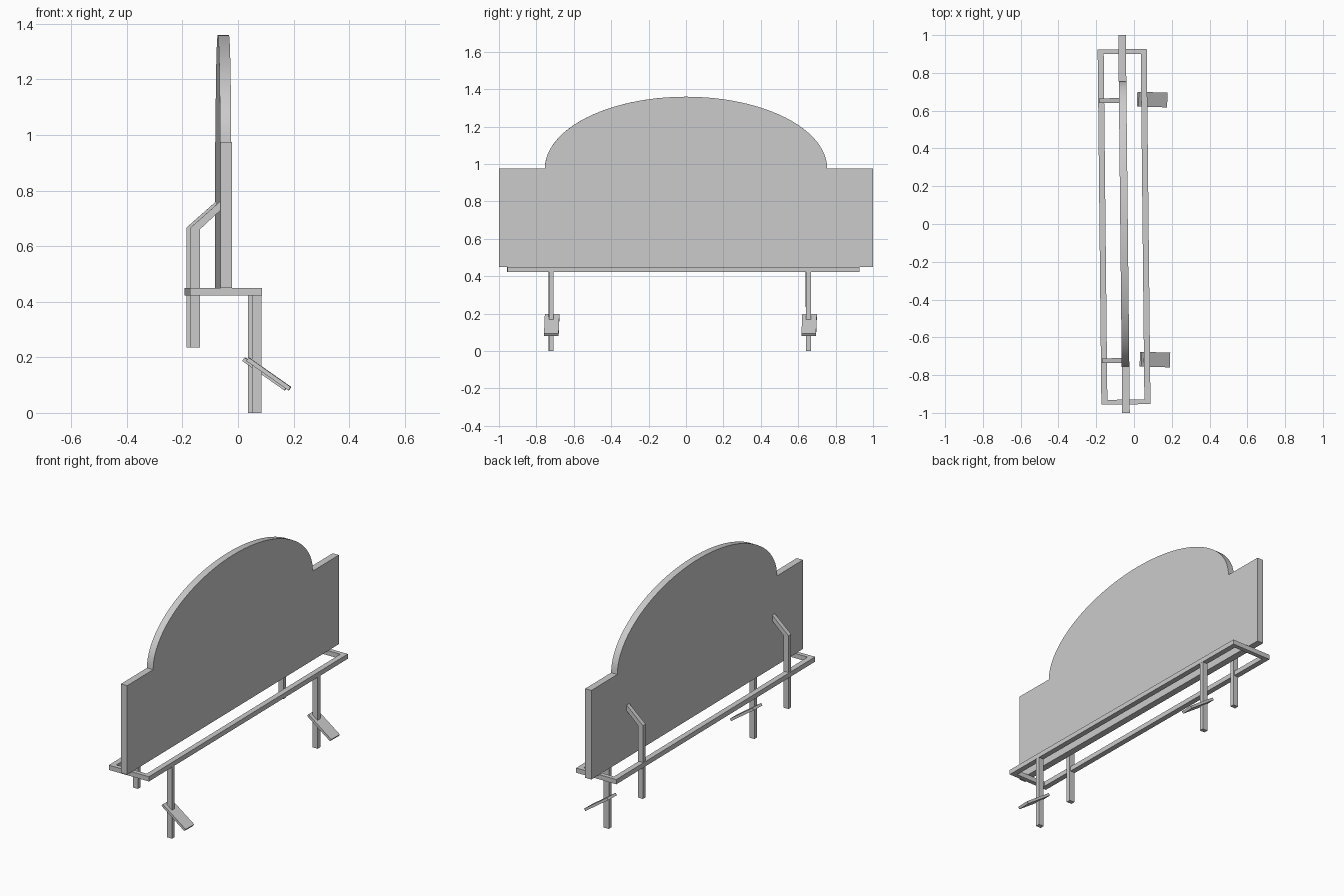
import bpy, bmesh, math
from mathutils import Matrix, Vector

if "Cube" in bpy.data.objects:
    bpy.data.objects.remove(bpy.data.objects["Cube"])

# the whole model is turned very slightly about z
BASE = Matrix.Translation((-0.0528, 0, 0)) @ Matrix.Rotation(0.0105, 4, 'Z')


def prism(name, points, depth, matrix=BASE, smooth=False):
    """Extrude a closed 3D outline along depth and place it."""
    bm = bmesh.new()
    face = bm.faces.new([bm.verts.new(p) for p in points])
    ext = bmesh.ops.extrude_face_region(bm, geom=[face])
    moved = [g for g in ext["geom"] if isinstance(g, bmesh.types.BMVert)]
    bmesh.ops.translate(bm, verts=moved, vec=Vector(depth))
    bmesh.ops.recalc_face_normals(bm, faces=bm.faces)
    mesh = bpy.data.meshes.new(name)
    bm.to_mesh(mesh)
    bm.free()
    ob = bpy.data.objects.new(name, mesh)
    bpy.context.collection.objects.link(ob)
    ob.matrix_world = matrix
    if smooth:
        bpy.ops.object.select_all(action='DESELECT')
        ob.select_set(True)
        bpy.context.view_layer.objects.active = ob
        bpy.ops.object.shade_smooth_by_angle(angle=math.radians(30))
    return ob


def box(name, x0, x1, y0, y1, z0, z1, matrix=BASE):
    pts = [(x0, y0, z0), (x1, y0, z0), (x1, y1, z0), (x0, y1, z0)]
    return prism(name, pts, (0, 0, z1 - z0), matrix)


# arched panel
outline = [(-1, 0.45), (1, 0.45), (1, 0.975)]
steps = 48
for i in range(steps + 1):
    a = math.pi * i / steps
    outline.append((0.755 * math.cos(a), 0.975 + 0.385 * math.sin(a)))
outline.append((-1, 0.975))
prism("arched_panel", [(-0.02, y, z) for y, z in outline], (0.04, 0, 0), smooth=True)

# rectangular base frame
Y0, Y1, W, B = -0.955, 0.925, 0.13, 0.032
box("frame_front_rail", W - B, W, Y0, Y1, 0.422, 0.45)
box("frame_back_rail", -W, -W + B, Y0, Y1, 0.422, 0.45)
box("frame_end_rail_a", -W + B, W - B, Y0, Y0 + 0.025, 0.422, 0.45)
box("frame_end_rail_b", -W + B, W - B, Y1 - 0.025, Y1, 0.422, 0.45)

# bent rear strut outline (x, z)
strut = [(-0.125, 0.235), (-0.125, 0.667), (-0.02, 0.76),
         (-0.02, 0.727), (-0.092, 0.66), (-0.092, 0.235)]

for tag, y in (("a", -0.7225), ("b", 0.654)):
    # front leg and rear strut
    box("front_leg_" + tag, 0.096, 0.129, y - 0.0125, y + 0.0125, 0, 0.422)
    prism("rear_strut_" + tag, [(x, y - 0.0125, z) for x, z in strut], (0, 0.025, 0))
    # sloping foot pad
    pad = (BASE @ Matrix.Translation((0.156, y + 0.003, 0.14))
           @ Matrix.Rotation(-0.04, 4, 'Z') @ Matrix.Rotation(math.radians(35), 4, 'Y'))
    box("foot_pad_" + tag, -0.0925, 0.0925, -0.039, 0.039, -0.0075, 0.0075, pad)
